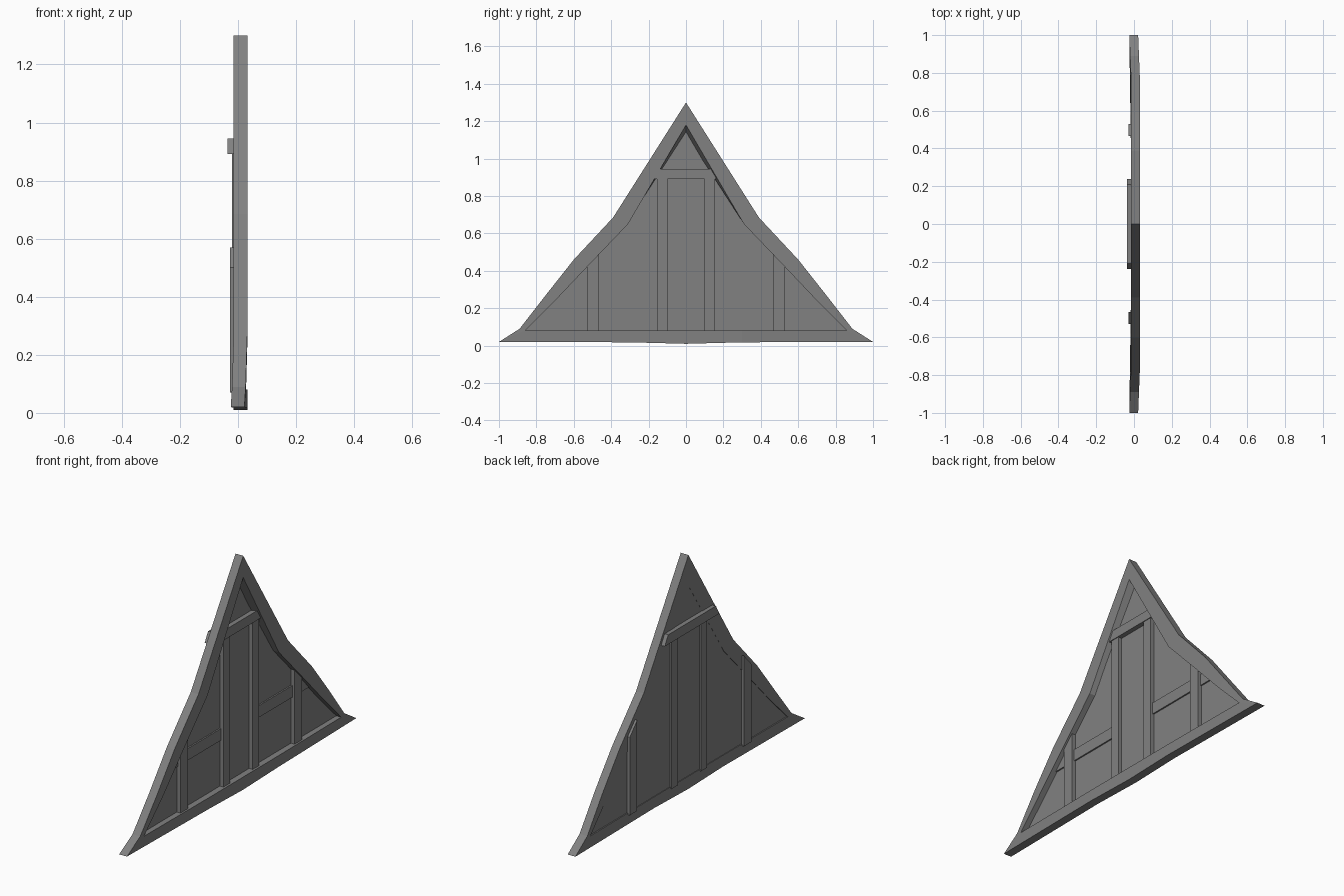
import bpy
import bmesh

cube = bpy.data.objects.get("Cube")
if cube:
    bpy.data.objects.remove(cube, do_unlink=True)

grey = bpy.data.materials.new("weathered grey")
grey.use_nodes = True
colour = (0.22, 0.22, 0.22, 1)
grey.diffuse_color = colour
grey.node_tree.nodes["Principled BSDF"].inputs["Base Color"].default_value = colour


def finish(name, bm):
    bmesh.ops.recalc_face_normals(bm, faces=bm.faces)
    mesh = bpy.data.meshes.new(name)
    bm.to_mesh(mesh)
    bm.free()
    mesh.materials.append(grey)
    obj = bpy.data.objects.new(name, mesh)
    bpy.context.collection.objects.link(obj)
    return obj


def mirrored(half):
    """Close a half outline, running from bottom centre to apex, across y = 0."""
    return half + [(-y, z) for y, z in half[-2:0:-1]]


def prism(name, outline, x0, x1):
    bm = bmesh.new()
    back = [bm.verts.new((x0, y, z)) for y, z in outline]
    front = [bm.verts.new((x1, y, z)) for y, z in outline]
    bm.faces.new(back)
    bm.faces.new(front)
    for i in range(len(outline)):
        j = (i + 1) % len(outline)
        bm.faces.new((back[i], back[j], front[j], front[i]))
    return finish(name, bm)


def pair(name, outline, x0, x1):
    prism("left_" + name, outline, x0, x1)
    prism("right_" + name, [(-y, z) for y, z in outline], x0, x1)


# Gable frame: a kinked triangular ring whose eave tips bend backwards
outer = [(0, .01), (.3, .018), (1, .02), (.89, .09), (.75, .27),
         (.6, .46), (.39, .685), (0, 1.3)]
inner = [(0, .08), (.3, .08), (.86, .08), (.85, .09), (.71, .23),
         (.53, .42), (.31, .65)]
loops = [(outer, -.015), (outer, .032),
         (inner + [(0, 1.18)], .032), (inner + [(0, 1.13)], -.015)]
bm = bmesh.new()
rings = []
for half, x in loops:
    rings.append([bm.verts.new((x - .04 * max(0, abs(y) - .75), y, z))
                  for y, z in mirrored(half)])
for a, b in zip(rings, rings[1:] + rings[:1]):
    for i in range(len(a)):
        j = (i + 1) % len(a)
        bm.faces.new((a[i], a[j], b[j], b[i]))
finish("gable_frame", bm)

# Infill wall
prism("wall_panel", mirrored([(0, .07), (.87, .07), (.33, .66), (0, 1.2)]),
      -.012, -.002)

# Timber posts, rails and collar beam
pair("inner_post", [(.1, .07), (.155, .07), (.155, .9), (.1, .9)], -.021, .02)
pair("outer_post", [(.465, .07), (.53, .07), (.53, .5), (.465, .57)], -.028, .02)
pair("rail", [(.13, .335), (.63, .335), (.57, .4), (.13, .4)], -.008, .006)
prism("collar_beam", [(-.238, .892), (.238, .892), (.208, .945), (-.208, .945)],
      -.037, .024)
